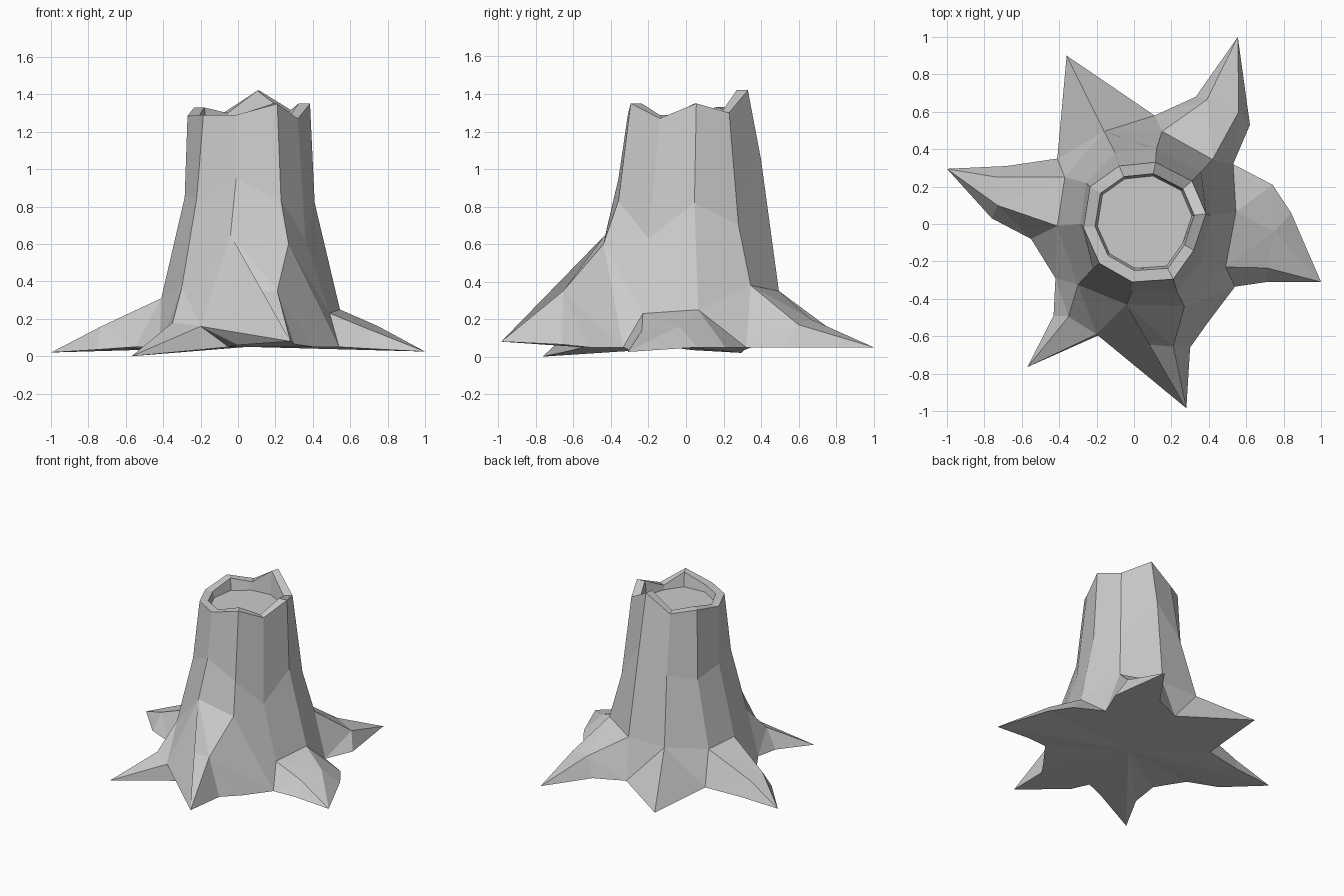
import bpy
import bmesh
from mathutils import Vector

if "Cube" in bpy.data.objects:
    bpy.data.objects.remove(bpy.data.objects["Cube"])

bark = bpy.data.materials.new("grey_bark")
bark.diffuse_color = (0.6, 0.6, 0.6, 1)
bark.use_nodes = True
bark.node_tree.nodes["Principled BSDF"].inputs["Base Color"].default_value = bark.diffuse_color

bm = bmesh.new()


def vert(p):
    return bm.verts.new(p if len(p) == 3 else (p[0], p[1], 0.05))


def face(*vs):
    vs = list(dict.fromkeys(vs))
    if len(vs) > 2:
        bm.faces.new(vs)


def bridge(a, b):
    for i in range(len(a)):
        j = (i + 1) % len(a)
        face(a[i], a[j], b[j], b[i])


def stitch(upper, lower):
    """Fill the strip between two chains, taking the shorter diagonal."""
    i = j = 0
    while i < len(upper) - 1 or j < len(lower) - 1:
        u, w = upper[i], lower[j]
        go_up = j == len(lower) - 1 or (
            i < len(upper) - 1
            and (upper[i + 1].co - w.co).length <= (lower[j + 1].co - u.co).length)
        if go_up:
            i += 1
            face(u, w, upper[i])
        else:
            j += 1
            face(u, w, lower[j])


# Trunk rings, counterclockwise from the front right
rim_pts = [(.32, -.14, 1.27), (.385, .055, 1.35), (.31, .23, 1.30), (.115, .33, 1.42),
           (-.08, .31, 1.30), (-.235, .2, 1.33), (-.27, -.02, 1.285),
           (-.185, -.21, 1.29), (-.01, -.31, 1.29), (.21, -.295, 1.35)]
waist_pts = [(.36, -.2, .63), (.41, .045, .82), (.36, .28, .70), (.12, .40, 1.05),
             (-.1, .38, .85), (-.255, .22, .80), (-.285, 0, .85),
             (-.22, -.24, .85), (-.01, -.36, .95), (.23, -.36, .83)]
flare_pts = [(.49, -.23, .23), (.545, .065, .25), (.42, .345, .38), (.15, .495, .35),
             (-.16, .495, .35), (-.37, .25, .30), (-.41, -.01, .31),
             (-.30, -.325, .37), (-.04, -.43, .65), (.27, -.44, .60)]
rim, waist, flare = ([vert(p) for p in ring] for ring in (rim_pts, waist_pts, flare_pts))
bridge(rim, waist)
bridge(waist, flare)

# Hollow top with a flat cut floor
centre = Vector((.055, .01, 0))


def shrink(p, k, z=None):
    q = centre + (Vector(p) - centre) * k
    return (q.x, q.y, p[2] if z is None else z)


lip = [vert(shrink(p, .81)) for p in rim_pts]
floor = [vert(shrink(p, .77, 1.24)) for p in rim_pts]
bridge(lip, rim)
bridge(floor, lip)
face(*floor)

# Roots: first column, last column, two knuckles, tip, ground points to the next tip
roots = [
    (0, 1, [(.71, -.235, .14), (.75, -.04, .16)], (1, -.31, .025),
     [(.84, .06), (.74, .21), (.53, .32), (.62, .53)]),
    (2, 3, [(.56, .60, .17), (.39, .665, .20)], (.555, 1, .05),
     [(.33, .68), (.11, .58)]),
    (4, 4, [], (-.36, .90, .05),
     [(-.41, .35), (-.68, .31, .035)]),
    (5, 6, [(-.73, .25, .15), (-.73, .10, .16)], (-1, .295, .02),
     [(-.76, .03, .035), (-.55, -.08), (-.42, -.29), (-.43, -.49, .03)]),
    (7, 8, [(-.35, -.495, .18), (-.2, -.59, .16)], (-.57, -.765, 0),
     [(-.2, -.6, .035), (-.05, -.55), (0, -.7, .06)]),
    (8, 9, [(.07, -.645, .34), (.21, -.655, .35)], (.28, -.985, .08),
     [(.30, -.66, .065), (.40, -.52), (.54, -.335), (.71, -.31, .04)]),
]
built = []
for c1, c2, knuckles, tip, ground in roots:
    built.append((flare[c1], flare[c2], [vert(p) for p in knuckles], vert(tip),
                  [vert(p) for p in ground]))

outline = []
for n, (c1, c2, ks, tip, ground) in enumerate(built):
    # Upper faces of the root
    if ks:
        face(c1, c2, ks[1])
        face(c1, ks[1], ks[0])
        face(ks[0], ks[1], tip)
    # Side faces down to the ground, round to the next root
    d1, _, next_ks, next_tip, _ = built[(n + 1) % len(built)]
    upper = list(dict.fromkeys([tip] + ks[1:] + [c2, d1] + next_ks[:1] + [next_tip]))
    stitch(upper, [tip] + ground + [next_tip])
    outline += [tip] + ground

# Underside
hub = vert((.05, 0, .05))
for i, v in enumerate(outline):
    face(v, hub, outline[(i + 1) % len(outline)])

bmesh.ops.recalc_face_normals(bm, faces=bm.faces[:])
mesh = bpy.data.meshes.new("tree_stump")
bm.to_mesh(mesh)
bm.free()
mesh.materials.append(bark)
stump = bpy.data.objects.new("tree_stump", mesh)
bpy.context.collection.objects.link(stump)
